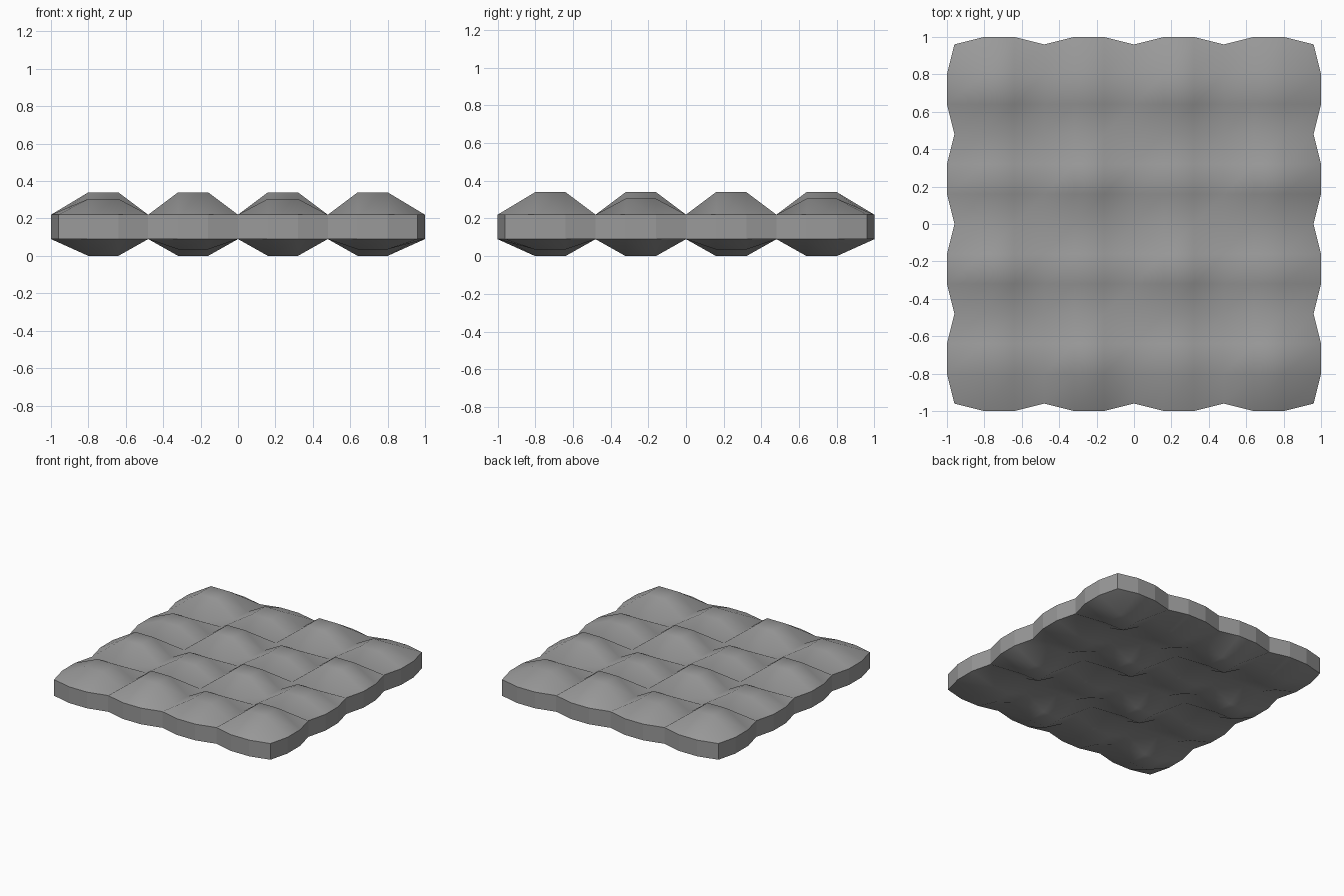
import bpy, bmesh

if "Cube" in bpy.data.objects:
    bpy.data.objects.remove(bpy.data.objects["Cube"])

CELLS, STEP = 4, 0.16
N = CELLS * 3
HALF = N * STEP / 2
EDGE_TOP, EDGE_BOTTOM = 0.22, 0.09
PUFF, SHIFT, BULGE = 0.12, 0.035, 0.04

fabric = bpy.data.materials.new("grey_fabric")
fabric.use_nodes = True
grey = (0.32, 0.32, 0.32, 1)
fabric.diffuse_color = grey
fabric.node_tree.nodes["Principled BSDF"].inputs["Base Color"].default_value = grey


def grid_point(i, j, top):
    """Point of the quilted sheet; seams stay level, pad centres puff out."""
    x, y = i * STEP - HALF, j * STEP - HALF
    z = EDGE_TOP if top else EDGE_BOTTOM
    if i % 3 and j % 3:
        raised = (i // 3 + j // 3) % 2 == 1
        if top:
            z += PUFF - (0 if raised else SHIFT)
        else:
            z -= EDGE_BOTTOM - (SHIFT if raised else 0)
    # scalloped outer edge
    if i in (0, N) and j % 3:
        x += BULGE if i else -BULGE
    if j in (0, N) and i % 3:
        y += BULGE if j else -BULGE
    return x, y, z


bm = bmesh.new()
top, bottom = [[[bm.verts.new(grid_point(i, j, side)) for j in range(N + 1)]
                for i in range(N + 1)] for side in (True, False)]

# puffed top and bottom sheets
for i in range(N):
    for j in range(N):
        for sheet in (top, bottom):
            quad = [sheet[i][j], sheet[i + 1][j], sheet[i + 1][j + 1], sheet[i][j + 1]]
            bm.faces.new(quad if sheet is top else quad[::-1]).smooth = True

# flat-faced rim joining the two sheets
border = ([(k, 0) for k in range(N)] + [(N, k) for k in range(N)]
          + [(N - k, N) for k in range(N)] + [(0, N - k) for k in range(N)])
for (a, b), (c, d) in zip(border, border[1:] + border[:1]):
    rim = bm.faces.new([bottom[a][b], bottom[c][d], top[c][d], top[a][b]])
    rim.smooth = False
    for edge in rim.edges:
        edge.smooth = False

mesh = bpy.data.meshes.new("quilted_pad")
bm.to_mesh(mesh)
bm.free()
mesh.materials.append(fabric)
bpy.context.collection.objects.link(bpy.data.objects.new("quilted_pad", mesh))
